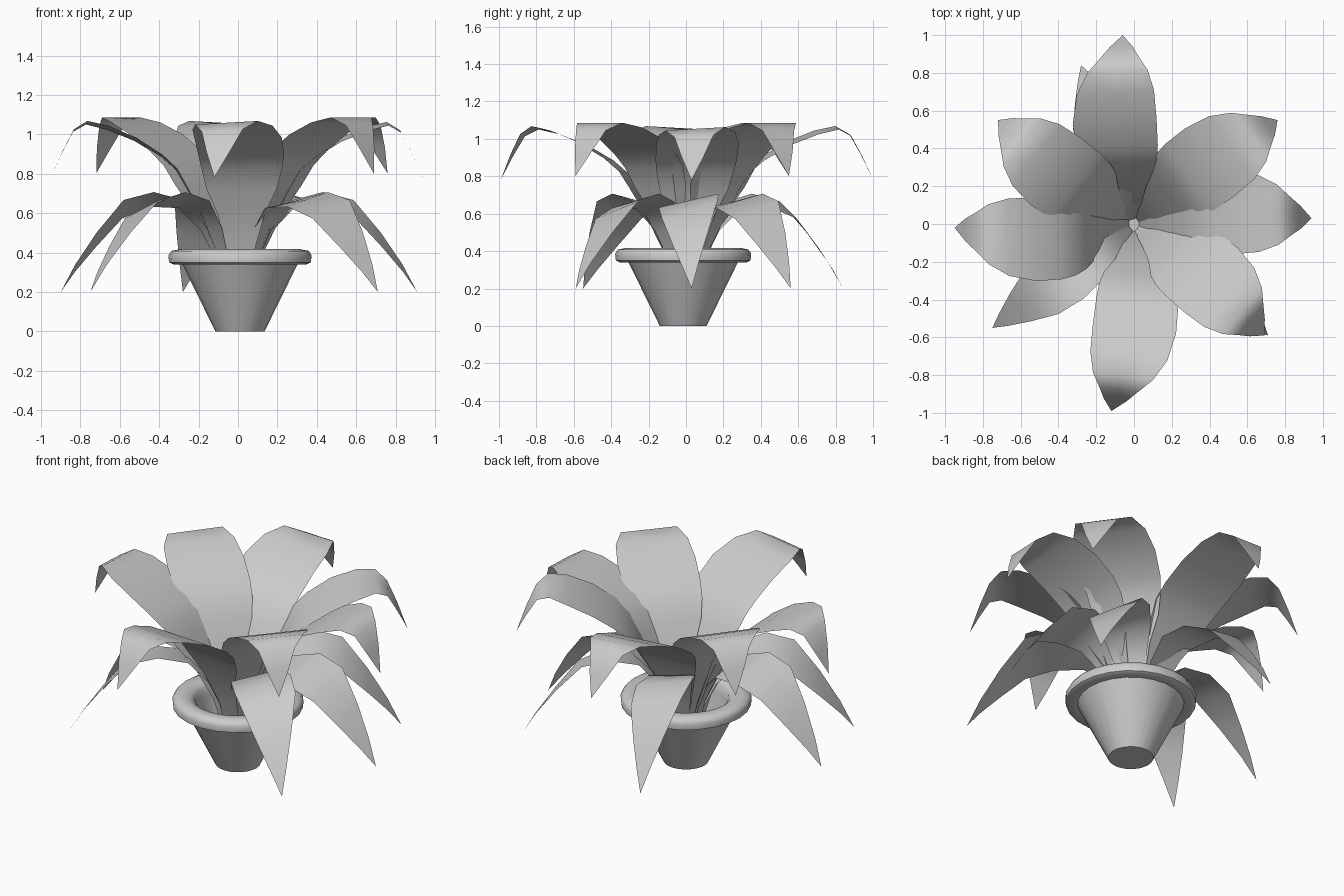
import bpy, bmesh, math
from mathutils import Vector

cube = bpy.data.objects.get("Cube")
if cube:
    bpy.data.objects.remove(cube, do_unlink=True)

grey = bpy.data.materials.new("plain_grey")
grey.use_nodes = True
colour = (0.6, 0.6, 0.6, 1)
grey.diffuse_color = colour
grey.node_tree.nodes["Principled BSDF"].inputs["Base Color"].default_value = colour


def finish(name, bm, angle):
    mesh = bpy.data.meshes.new(name)
    bm.to_mesh(mesh)
    bm.free()
    mesh.materials.append(grey)
    obj = bpy.data.objects.new(name, mesh)
    bpy.context.collection.objects.link(obj)
    bpy.ops.object.select_all(action='DESELECT')
    obj.select_set(True)
    bpy.context.view_layer.objects.active = obj
    bpy.ops.object.shade_smooth_by_angle(angle=math.radians(angle))
    return obj


# Pot: one lathed profile, outside, rounded rim, then inner wall
def pot():
    profile = [(0, 0), (0.125, 0), (0.295, 0.345), (0.34, 0.34), (0.36, 0.35),
               (0.364, 0.385), (0.35, 0.408), (0.305, 0.417), (0.265, 0.41),
               (0.238, 0.385), (0.232, 0.34), (0.17, 0.12), (0, 0.12)]
    sides = 24
    bm = bmesh.new()
    verts = [bm.verts.new((r, 0, z)) for r, z in profile]
    edges = [bm.edges.new(pair) for pair in zip(verts, verts[1:])]
    bmesh.ops.spin(bm, geom=verts + edges, cent=(0, 0, 0), axis=(0, 0, 1),
                   angle=math.tau, steps=sides, use_duplicate=False)
    bmesh.ops.remove_doubles(bm, verts=bm.verts, dist=0.0005)
    bmesh.ops.recalc_face_normals(bm, faces=bm.faces)
    finish("pot", bm, 50).location = (0.01, -0.015, 0)


# Leaf: an arching ribbon along a (reach, height, half width) profile,
# bowed sideways and twisted more and more towards its tip
def leaf(name, tip, sway, twist, lift, profile):
    tip = Vector((tip[0], tip[1], 0))
    side = Vector((-tip.y, tip.x, 0)).normalized()
    bm = bmesh.new()
    rows = []
    for reach, height, half in profile:
        bow = sway * math.sin(math.pi * reach)
        centre = tip * reach + side * bow + Vector((0, 0, height * lift))
        turn = math.radians(twist) * reach
        across = side * math.cos(turn) + Vector((0, 0, math.sin(turn)))
        offsets = (-half, 0, half) if half else (0,)
        rows.append([bm.verts.new(centre + across * o) for o in offsets])
    for a, b in zip(rows, rows[1:]):
        for i in range(2):
            if len(b) == 1:
                bm.faces.new((a[i], b[0], a[i + 1]))
            else:
                bm.faces.new((a[i], b[i], b[i + 1], a[i + 1]))
    finish(name, bm, 60)


upper_profile = [(0.04, 0.13, 0.04), (0.11, 0.4, 0.07), (0.2, 0.6, 0.12),
                 (0.27, 0.73, 0.18), (0.33, 0.83, 0.205), (0.41, 0.9, 0.218),
                 (0.55, 0.985, 0.222), (0.7, 1.045, 0.205), (0.81, 1.07, 0.16),
                 (0.88, 1.03, 0.105), (0.94, 0.92, 0.06), (1, 0.79, 0)]
lower_profile = [(0.03, 0.13, 0.03), (0.1, 0.35, 0.05), (0.18, 0.52, 0.09),
                 (0.3, 0.645, 0.135), (0.48, 0.67, 0.165), (0.65, 0.62, 0.155),
                 (0.8, 0.465, 0.1), (0.92, 0.32, 0.045), (1, 0.2, 0)]

# Upper tier: tip position, sideways bow, twist; the diagonal leaves ride higher
upper = [((-0.06, 1.0), 0.07, 4, 0.99), ((0.76, 0.55), 0.03, 0, 1.015),
         ((0.94, 0.03), 0.045, 4, 0.985), ((0.69, -0.59), 0.04, 0, 1.015),
         ((-0.12, -0.99), 0.07, 4, 0.99), ((-0.95, -0.02), 0.07, 4, 0.99),
         ((-0.72, 0.55), 0.03, 0, 1.015)]
# Lower tier
lower = [((0.91, 0.03), 0), ((0.71, -0.59), 0.02), ((0.71, 0.56), 0.02),
         ((-0.75, -0.55), 0.0), ((-0.9, -0.02), 0.02), ((-0.28, 0.84), 0)]

pot()
for i, (tip, sway, twist, lift) in enumerate(upper, 1):
    leaf(f"upper_leaf_{i}", tip, sway, twist, lift, upper_profile)
for i, (tip, sway) in enumerate(lower, 1):
    leaf(f"lower_leaf_{i}", tip, sway, 27, 1, lower_profile)
